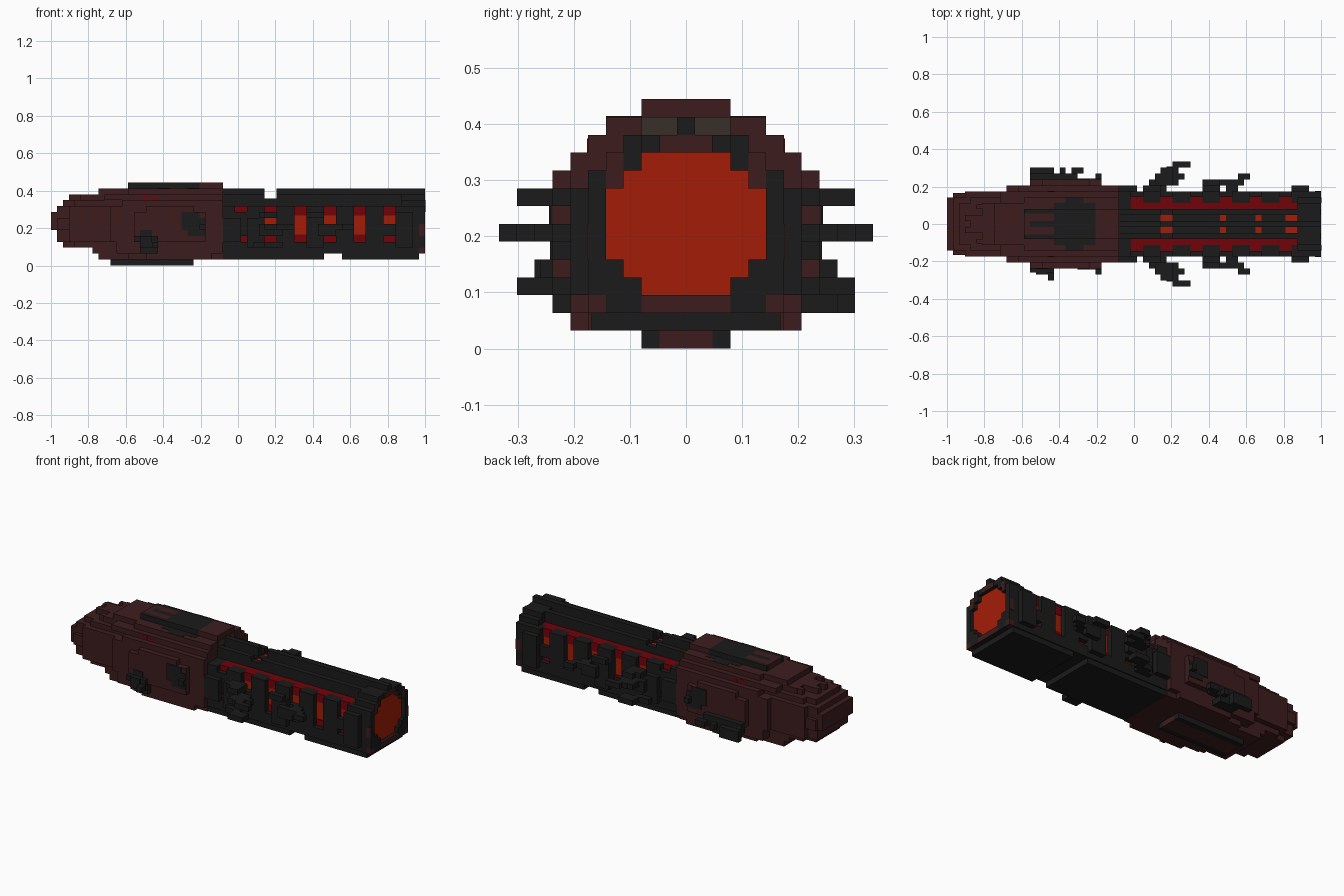
import bpy
import bmesh

old_cube = bpy.data.objects.get("Cube")
if old_cube:
    bpy.data.objects.remove(old_cube)

UNIT = 2 / 63          # edge of one block
LENGTH = 63


def make_material(name, colour):
    mat = bpy.data.materials.new(name)
    mat.use_nodes = True
    rgba = (*colour, 1)
    mat.diffuse_color = rgba
    mat.node_tree.nodes["Principled BSDF"].inputs["Base Color"].default_value = rgba
    return mat


maroon = make_material("maroon hull", (.047, .012, .013))
dark = make_material("charcoal plating", (.011, .011, .011))
orange = make_material("glowing orange", (.37, .012, .002))
red = make_material("deep red", (.17, .001, .003))
olive = make_material("olive grey", (.04, .029, .021))


def build(name, mat, boxes):
    """Joins boxes given in block units as (x0, x1, y0, y1, z0, z1)."""
    bm = bmesh.new()
    for x0, x1, y0, y1, z0, z1 in boxes:
        cube = bmesh.ops.create_cube(bm, size=1)
        for v in cube["verts"]:
            v.co.x = ((x0 + x1 - LENGTH) / 2 + v.co.x * (x1 - x0)) * UNIT
            v.co.y = ((y0 + y1) / 2 + v.co.y * (y1 - y0)) * UNIT
            v.co.z = ((z0 + z1) / 2 + v.co.z * (z1 - z0)) * UNIT
    mesh = bpy.data.meshes.new(name)
    bm.to_mesh(mesh)
    bm.free()
    mesh.materials.append(mat)
    obj = bpy.data.objects.new(name, mesh)
    bpy.context.collection.objects.link(obj)
    return obj


def both(boxes):
    """Repeats boxes on the opposite side."""
    return boxes + [(a, b, -d, -c, e, f) for a, b, c, d, e, f in boxes]


def centred(x0, x1, half, z0, z1):
    return (x0, x1, -half, half, z0, z1)


# Front hull: one slab per height layer, stepped at the nose
HULL_END = 29
build("hull_core", maroon, [
    centred(0, 9, 4.5, 6, 9),
    centred(1, 9, 4.5, 4, 10),
    centred(2, 9, 3.5, 3, 11),
    centred(3, HULL_END, 5.5, 4, 10),
    centred(4, HULL_END, 4.5, 3, 11),
    centred(4, HULL_END, 1.5, 11, 12),
    centred(6, HULL_END, 3.5, 11, 12),
    centred(8, HULL_END, 3.5, 12, 13),
    centred(7, HULL_END, 4.5, 2, 3),
    centred(8, HULL_END, 4.5, 1, 2),
])
build("hull_shell", maroon, [
    centred(10, HULL_END, 6.5, 4, 10),
    centred(11, HULL_END, 6.5, 2, 4),
    centred(12, HULL_END, 6.5, 10, 11),
    centred(9, HULL_END, 5.5, 11, 12),
    centred(13, HULL_END, 4.5, 12, 13),
    centred(13, HULL_END, 5.5, 1, 2),
    centred(16, 27, 6.5, 1, 2),
    centred(25, HULL_END, 2.5, 13, 14),
])
build("hull_side_bulge", maroon, both([(14, 26, 6.5, 7.5, 4, 9), (16, 24, 6.5, 7.5, 9, 10)]))
build("nose_ridges", maroon, both([
    (1, 6, 4.5, 5.2, 6, 8), (3, 8, .5, 1.5, 11, 12), (5, 9, 2.5, 3.3, 11, 12),
]))

# Keel and back ridge
build("keel", maroon, [centred(10, 24, 1.5, 0, 1)])
build("keel_rails", dark, both([(10, 24, 1.5, 2.5, 0, 1)]))
build("back_ridge", dark, [centred(18, 25, 2.5, 13, 14), centred(14, 18, .5, 13, 14)]
      + both([(13, 18, 1.8, 2.5, 13, 14)]))
build("back_ridge_infill", maroon, [centred(13, 14, .5, 13, 14)]
      + both([(13, 18, .5, 1.8, 13, 14)]))
build("back_patches", dark, both([(18, 25, 2.5, 3.5, 13, 13.05), (20, 23, 3.5, 4.5, 13, 13.05)]))
build("hull_rear_patches", olive, both([(HULL_END, 29.15, .5, 2.5, 12, 13)]))

# Dark worn patches and fittings on the hull sides
build("side_patches", dark, both([
    (22, 25, 7.5, 7.7, 6, 9),
    (23, 26, 7.5, 7.65, 5, 8),
    (25, 26, 7.5, 8.5, 6, 7),
]))
build("right_fitting", dark, [
    (14, 18, -8.2, -7.5, 4, 5), (15, 17, -8.5, -7.5, 3, 5), (15, 17, -7.6, -7.5, 5, 6),
    (17, 18, -9.5, -8.2, 3, 4), (15, 18, -7.5, -6.5, 2, 4),
])
build("left_fitting", dark, [
    (14, 22, 7.5, 8.5, 3, 5), (14, 18, 8.5, 9.5, 2, 4),
    (19, 20, 8.5, 9.5, 3, 4), (21, 23, 8.5, 9.5, 3, 4), (16, 20, 6.5, 8.5, 2, 3),
])
build("warning_lights", red, both([
    (15.5, 16.5, 5.5, 5.55, 11.2, 11.8), (17, 18, 5.5, 5.55, 11, 11.5),
]))

# Glowing engine core with a stepped section
build("engine_core", orange, [
    centred(HULL_END, 62.3, 4.5, 5, 9),
    centred(HULL_END, 62.3, 3.5, 4, 9.5),
    centred(59, 62.3, 3.5, 9, 10),
    centred(59, 62.3, 2.5, 3, 11),
    centred(HULL_END, 59, 1.5, 3, 11),
])

# Side plating between evenly spaced windows
WINDOWS = [(31 + 5 * n, 33 + 5 * n) for n in range(6)]
starts = [HULL_END] + [end for start, end in WINDOWS]
ends = [start for start, end in WINDOWS] + [59]
build("side_plating", dark, both([(a, b, 3.5, 5.5, 3, 10) for a, b in zip(starts, ends)]
                                 + [(HULL_END, 31, 2.5, 3.5, 9, 10)]))
build("window_caps", red, both(
    [(a, b, 3.5, 4.6, 8.4, 10) for a, b in WINDOWS] + [(a, b, 3.5, 4.6, 4, 5.2) for a, b in WINDOWS]))
build("window_bars", dark, both([
    (31, 33, 4.6, 5.5, 5, 9), (36, 38, 4.6, 5.5, 5, 7),
    (46, 48, 4.6, 5.5, 5, 7), (56, 58, 4.6, 5.5, 5, 7),
]))

# Red strips sunk between the side plating and the top rails
build("red_side_strips", red, both([(31, 59, 2.5, 3.5, 9, 10)]))

# Top deck, rails and central ridge
deck = both([(a, b, .5, 1.5, 11, 11.25)
             for a, b in ((29, 36), (38, 46), (47, 52), (53, 57), (59, 62))])
rails = both([(29, 36, 1.5, 2.5, 10, 12), (36, 38, 1.5, 2.5, 10, 11.25),
              (38, 62, 1.5, 2.5, 10, 12)])
ridge = [centred(29, 36, .5, 11, 13), centred(36, 38, .5, 11, 11.25), centred(38, 63, .5, 12, 13),
         centred(38, 62, .5, 11, 12)]
build("top_deck", dark, deck + rails + ridge)

# Underside plates
build("underside", dark, [centred(HULL_END, 62, 5.5, 2, 4), centred(HULL_END, 46, 5.3, 1, 2),
                          centred(49, 62, 5.3, 1, 2)])

# Tail collar around the exhaust
build("tail_collar", dark, both([
    (58, 61, 5.5, 6.5, 3, 9),
    (59, 63, 4.5, 5.5, 3, 10),
    (59, 63, 3.5, 4.5, 9, 11),
    (59, 63, 2.5, 3.5, 10, 12),
    (59, 63, 3.5, 4.5, 2, 5),
    (59, 63, 2.5, 3.5, 2, 4),
    (59, 62, 4.5, 5.5, 2, 3),
]) + [centred(61, 62.9, 2.5, 2, 3), centred(59, 62.9, 2.5, 11, 12)])
build("tail_trim", maroon, [centred(62.9, 63, 2.5, 2, 3), centred(62.9, 63, 1.5, 11, 12)]
      + both([(62, 63, 4.5, 5.5, 2, 3), (62, 63, 5.5, 5.55, 5, 7),
              (63, 63.05, 3.5, 4.5, 9, 11)]))

# Branching outriggers on both flanks
build("forward_outriggers", dark, both([
    (29, 32, 5.5, 6.5, 4, 8),
    (33, 36, 5.5, 6.5, 3, 8),
    (35, 39, 6.5, 7.5, 5, 7),
    (35, 37, 5.5, 6.5, 6, 7),
    (36, 38, 7.5, 9.5, 6, 7),
    (38, 40, 7.5, 8.5, 6, 7),
    (37, 39, 8.5, 9.7, 6, 7),
    (38, 41, 9.5, 10.5, 6, 7),
    (35, 38, 6.5, 8.5, 8, 9),
    (36, 38, 8.5, 9.5, 8, 9),
    (34, 37, 6.5, 7.5, 3, 4),
    (36, 39, 7.5, 9.5, 3, 4),
]))
build("rear_outriggers", dark, both([
    (43, 46, 5.5, 6.5, 3, 8),
    (45, 48, 6.5, 7.5, 5, 7),
    (43, 46, 6.5, 7.5, 8, 9),
    (47, 49, 5.5, 6.5, 6, 7),
    (48, 50, 6.5, 7.5, 6, 7),
    (49, 51, 7.5, 8.5, 6, 7),
]))
